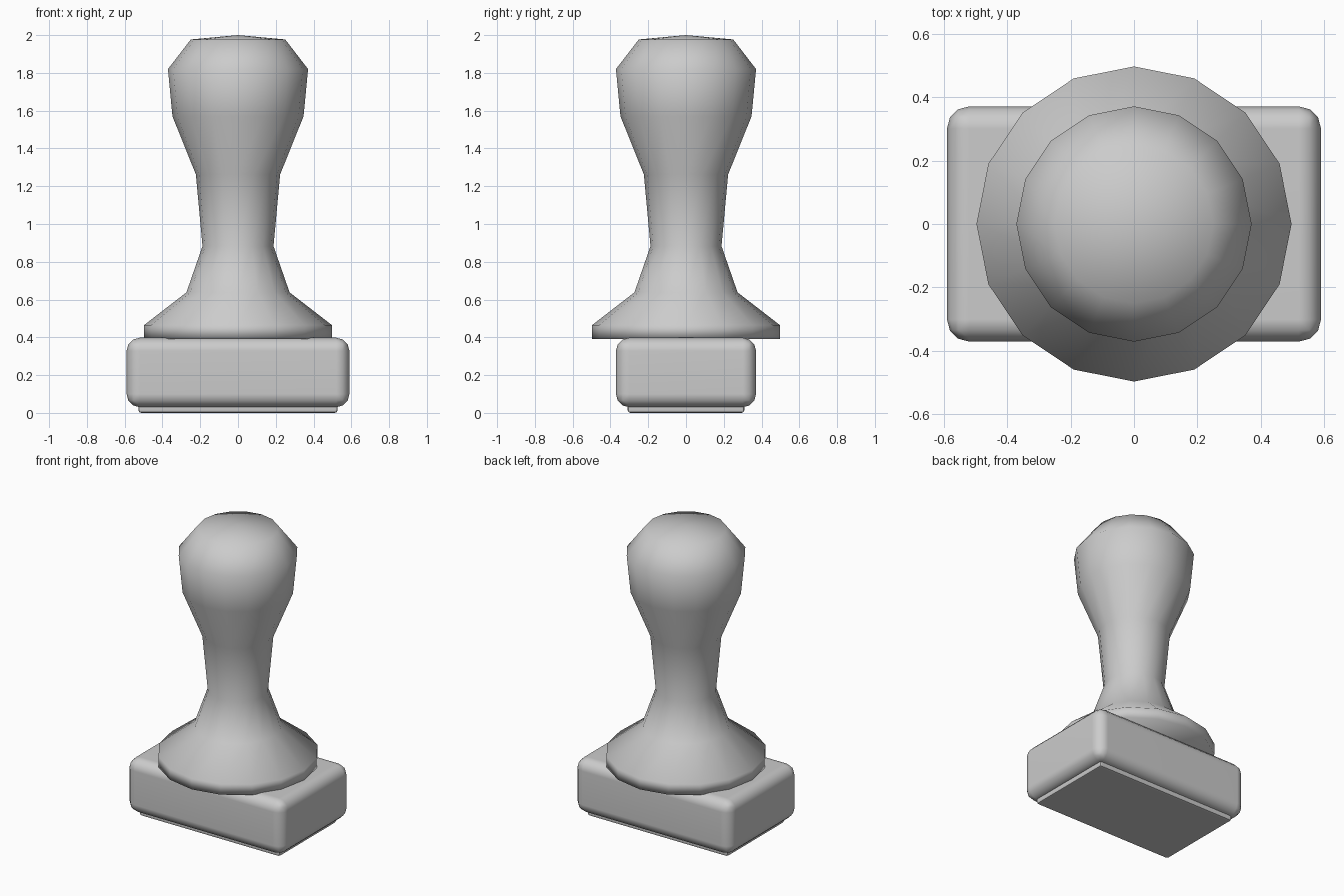
import bpy
import bmesh
from math import cos, sin, tau, radians

cube = bpy.data.objects.get("Cube")
if cube:
    bpy.data.objects.remove(cube, do_unlink=True)

# One plain grey for every part
grey = bpy.data.materials.new("plain_grey")
grey.use_nodes = True
grey.diffuse_color = (0.6, 0.6, 0.6, 1)
grey.node_tree.nodes["Principled BSDF"].inputs["Base Color"].default_value = (0.6, 0.6, 0.6, 1)


def add_object(name, bm):
    bmesh.ops.recalc_face_normals(bm, faces=bm.faces)
    mesh = bpy.data.meshes.new(name)
    bm.to_mesh(mesh)
    bm.free()
    mesh.materials.append(grey)
    obj = bpy.data.objects.new(name, mesh)
    bpy.context.collection.objects.link(obj)
    return obj


def lathe(name, profile, sides):
    """Closed turned shape; the top ends in a point, the bottom in a cap."""
    bm = bmesh.new()
    rings = [[bm.verts.new((r * cos(tau * i / sides), r * sin(tau * i / sides), z))
              for i in range(sides)] for r, z in profile[:-1]]
    tip = bm.verts.new((0, 0, profile[-1][1]))
    bm.faces.new(rings[0])
    for low, high in zip(rings, rings[1:]):
        for i in range(sides):
            j = (i + 1) % sides
            bm.faces.new((low[i], low[j], high[j], high[i]))
    for i in range(sides):
        bm.faces.new((rings[-1][i], rings[-1][(i + 1) % sides], tip))
    for face in bm.faces:
        face.smooth = True
    return add_object(name, bm)


def rounded_box(name, half_x, half_y, bottom, top, radius, segments):
    bm = bmesh.new()
    bmesh.ops.create_cube(bm, size=2)
    for v in bm.verts:
        v.co = (v.co.x * half_x, v.co.y * half_y, top if v.co.z > 0 else bottom)
    bmesh.ops.bevel(bm, geom=bm.edges[:], offset=radius, segments=segments,
                    profile=0.5, affect='EDGES')
    obj = add_object(name, bm)
    bpy.ops.object.select_all(action='DESELECT')
    bpy.context.view_layer.objects.active = obj
    obj.select_set(True)
    bpy.ops.object.shade_smooth_by_angle(angle=radians(40))
    # Keep the broad faces flat
    mod = obj.modifiers.new("flat_faces", 'WEIGHTED_NORMAL')
    mod.keep_sharp = True
    return obj


# Turned handle with flared foot
lathe("handle", [(0.497, 0.392), (0.497, 0.465), (0.273, 0.638), (0.188, 0.883),
                 (0.223, 1.262), (0.347, 1.57), (0.371, 1.82), (0.25, 1.977),
                 (0, 2.0)], 16)

# Block under the handle and the thin stamping pad
rounded_box("stamp_block", 0.59, 0.371, 0.03, 0.398, 0.07, 3)
rounded_box("stamp_pad", 0.528, 0.309, 0.0, 0.07, 0.015, 2)
